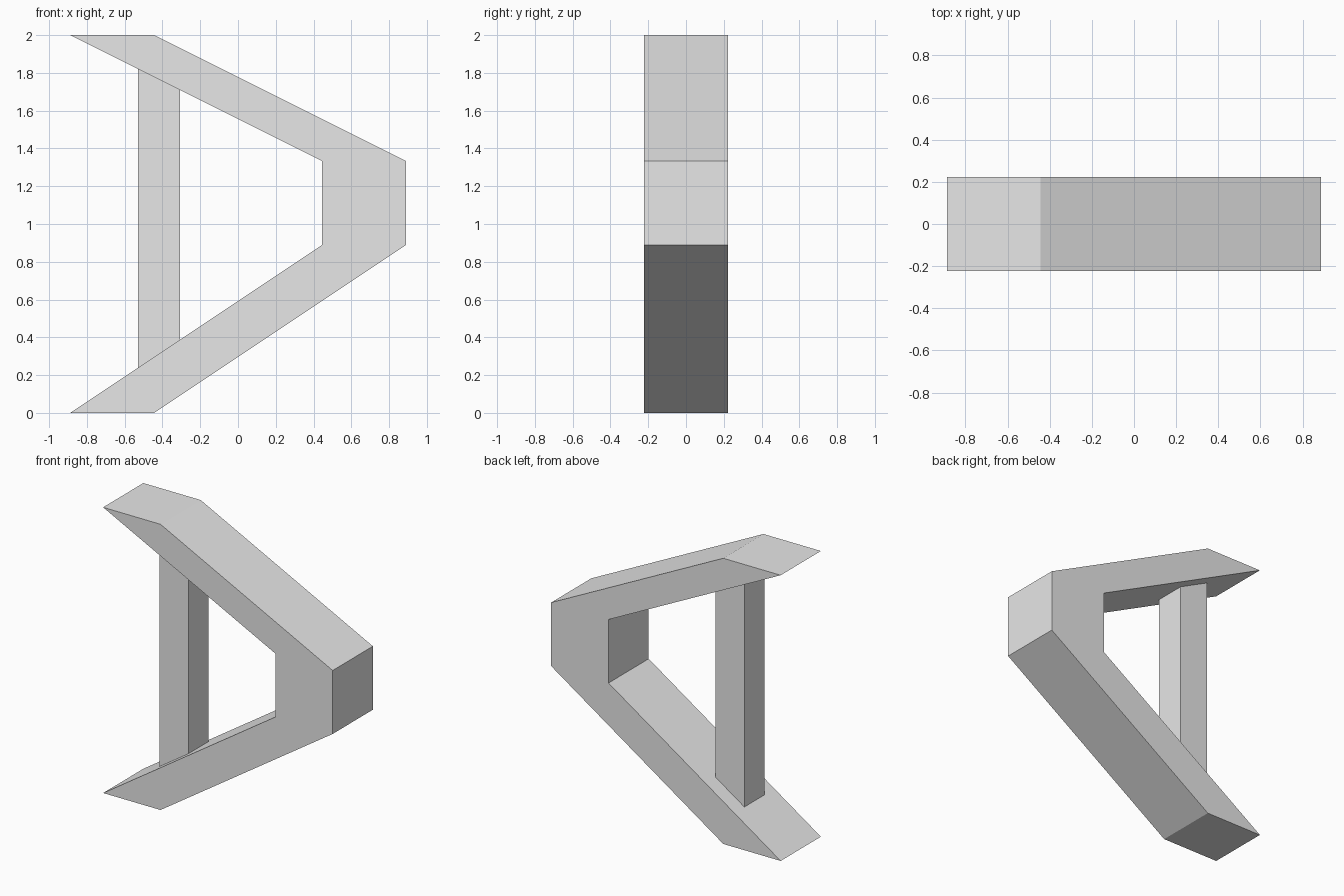
import bpy
import bmesh
from mathutils import Vector

default_cube = bpy.data.objects.get("Cube")
if default_cube:
    bpy.data.objects.remove(default_cube, do_unlink=True)

# Single flat colour
grey = bpy.data.materials.new("light_grey")
grey.use_nodes = True
colour = (0.8, 0.8, 0.8, 1.0)
grey.diffuse_color = colour
grey.node_tree.nodes["Principled BSDF"].inputs["Base Color"].default_value = colour


def extruded_part(name, profile, depth):
    """Extrude a closed x-z profile along y, centred on y = 0."""
    bm = bmesh.new()
    face = bm.faces.new([bm.verts.new((x, -depth / 2, z)) for x, z in profile])
    result = bmesh.ops.extrude_face_region(bm, geom=[face])
    back = [v for v in result["geom"] if isinstance(v, bmesh.types.BMVert)]
    bmesh.ops.translate(bm, verts=back, vec=Vector((0, depth, 0)))
    bmesh.ops.recalc_face_normals(bm, faces=bm.faces)
    mesh = bpy.data.meshes.new(name)
    bm.to_mesh(mesh)
    bm.free()
    mesh.materials.append(grey)
    obj = bpy.data.objects.new(name, mesh)
    bpy.context.collection.objects.link(obj)
    return obj


# Bent frame: lower arm, upright elbow and upper arm in one outline
unit = 2 / 9
width = 2 * unit
outer = [(-2, 0), (4, 4), (4, 6), (-2, 9)]
right_edge = [(x * unit, z * unit) for x, z in outer]
left_edge = [(x - width, z) for x, z in reversed(right_edge)]
extruded_part("bent_frame", right_edge + left_edge, width)

# Square post, its ends sunk into the two arms
left, right = -0.53, -0.306
bottom, top = 0.22, 1.84
extruded_part("support_post",
              [(left, bottom), (right, bottom), (right, top), (left, top)], unit)
